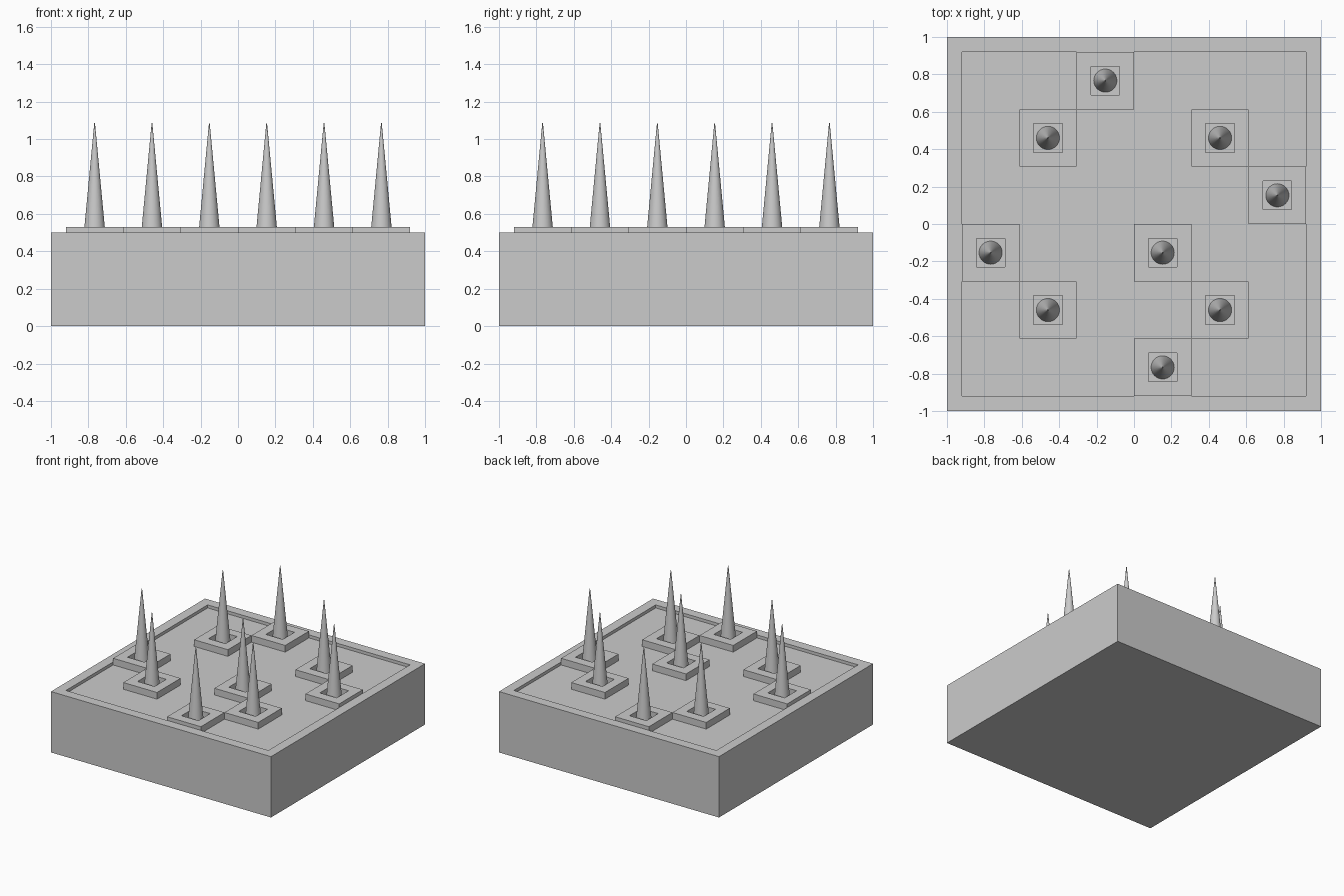
import bpy, bmesh
from math import radians

if "Cube" in bpy.data.objects:
    bpy.data.objects.remove(bpy.data.objects["Cube"])

CELL = 1.84 / 6            # the sunken floor is a 6 x 6 grid
PLATE_TOP, FLOOR, PIT = 0.53, 0.475, 0.45
TIP = 1.085
# column, row of each spike, counted from the front left
CELLS = [(2, 5), (1, 4), (4, 4), (5, 3), (0, 2), (3, 2), (1, 1), (4, 1), (3, 0)]
CENTRES = [((c - 2.5) * CELL, (r - 2.5) * CELL) for c, r in CELLS]


def inset(bm, face, thickness, depth):
    bmesh.ops.inset_individual(bm, faces=[face], thickness=thickness,
                               depth=depth, use_even_offset=True)


# base block with sunken floor
bm = bmesh.new()
bmesh.ops.create_cube(bm, size=2)
for v in bm.verts:
    v.co.z = 0.5 if v.co.z > 0 else 0
bm.normal_update()
floor = max(bm.faces, key=lambda f: f.calc_center_median().z)
inset(bm, floor, 0.08, 0)
inset(bm, floor, 0, FLOOR - 0.5)
bmesh.ops.subdivide_edges(bm, edges=list(floor.edges), cuts=5, use_grid_fill=True)
bm.normal_update()

# raised square plates, each with a square pit
for x, y in CENTRES:
    tops = [f for f in bm.faces if f.normal.z > 0.9 and len(f.verts) == 4]
    cell = min(tops, key=lambda f: (f.calc_center_median().x - x) ** 2
               + (f.calc_center_median().y - y) ** 2)
    inset(bm, cell, 0, PLATE_TOP - FLOOR)
    inset(bm, cell, CELL / 4, 0)
    inset(bm, cell, 0, PIT - PLATE_TOP)
    bm.normal_update()

mesh = bpy.data.meshes.new("trap_base")
bm.to_mesh(mesh)
bm.free()
bpy.context.collection.objects.link(bpy.data.objects.new("trap_base", mesh))

# spikes standing in the pits
for i, (x, y) in enumerate(CENTRES):
    bpy.ops.mesh.primitive_cone_add(vertices=32, radius1=0.062, radius2=0.002,
                                    depth=TIP - PIT, location=(x, y, (TIP + PIT) / 2))
    spike = bpy.context.object
    spike.name = f"spike_{i + 1}"
    bpy.ops.object.shade_smooth_by_angle(angle=radians(40))
